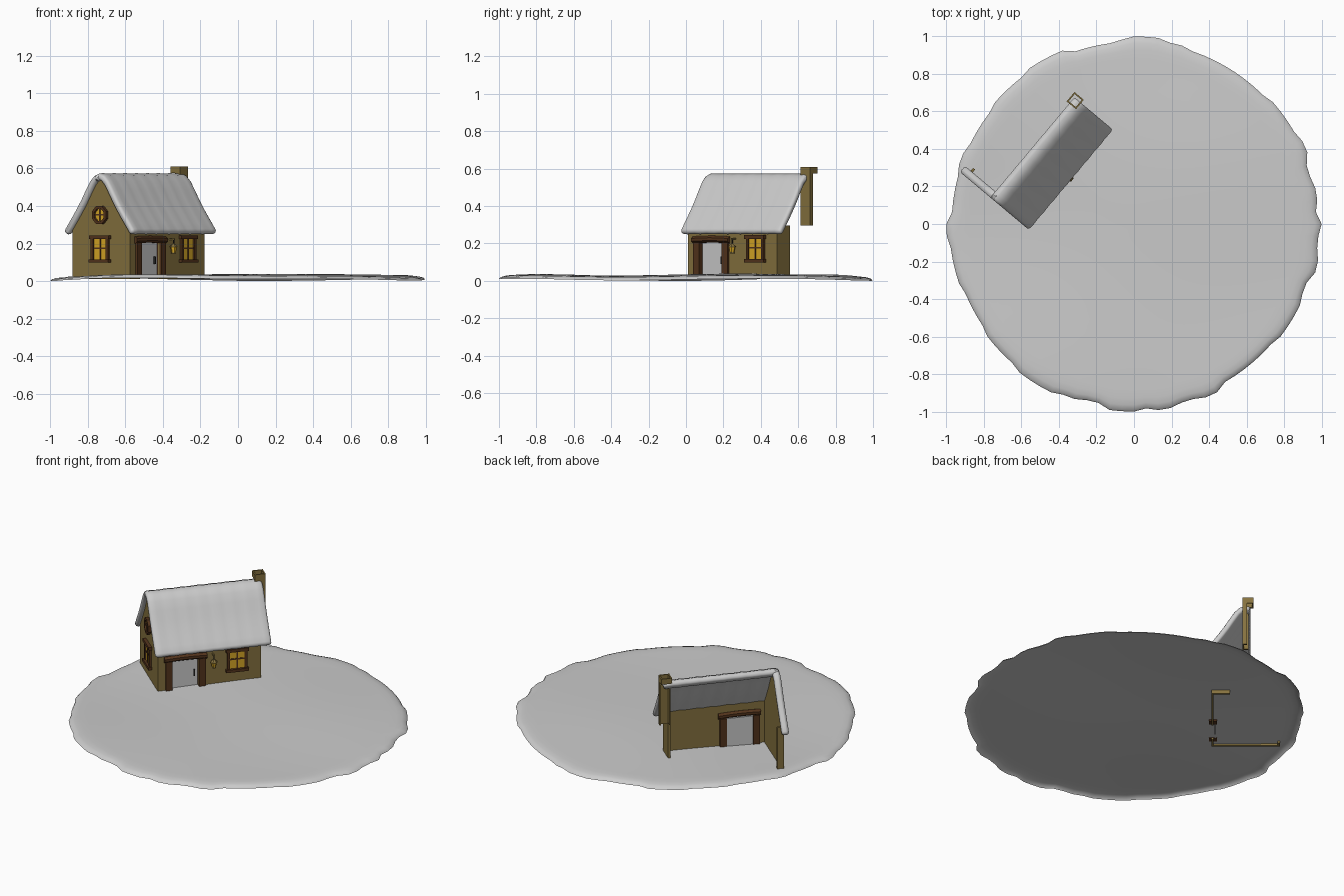
import bpy, bmesh, math, random
from mathutils import Vector

if "Cube" in bpy.data.objects:
    bpy.data.objects.remove(bpy.data.objects["Cube"])

random.seed(4)
ANG = math.radians(50)
C, S = math.cos(ANG), math.sin(ANG)


def W(u, v, z):
    """House space to world: u runs along the ridge, v towards the door side."""
    return Vector((-0.73 + u * C + v * S, 0.14 + u * S - v * C, z))


def mat(name, col):
    m = bpy.data.materials.new(name)
    m.diffuse_color = (*col, 1)
    m.use_nodes = True
    m.node_tree.nodes["Principled BSDF"].inputs["Base Color"].default_value = m.diffuse_color
    return m


WALL = mat("plaster", (0.24, 0.17, 0.05))
WOOD = mat("wood", (0.09, 0.035, 0.012))
GLASS = mat("lit_glass", (0.7, 0.4, 0.02))
IRON = mat("iron", (0.03, 0.03, 0.03))


def finish(name, bm, material=None, smooth=False, fix=True):
    if fix:
        bmesh.ops.recalc_face_normals(bm, faces=bm.faces)
    me = bpy.data.meshes.new(name)
    bm.to_mesh(me)
    bm.free()
    ob = bpy.data.objects.new(name, me)
    bpy.context.collection.objects.link(ob)
    if material:
        me.materials.append(material)
    if smooth:
        me.polygons.foreach_set("use_smooth", [True] * len(me.polygons))
    return ob


def loft(name, rings, material=None, smooth=False):
    """Closed rings of house-space points joined into a capped solid."""
    bm = bmesh.new()
    vs = [[bm.verts.new(W(*p)) for p in r] for r in rings]
    n = len(vs[0])
    for a, b in zip(vs, vs[1:]):
        for i in range(n):
            bm.faces.new((a[i], a[(i + 1) % n], b[(i + 1) % n], b[i]))
    bm.faces.new(vs[0])
    bm.faces.new(vs[-1])
    return finish(name, bm, material, smooth)


def box(name, u0, u1, v0, v1, z0, z1, material):
    ring = lambda z: [(u0, v0, z), (u1, v0, z), (u1, v1, z), (u0, v1, z)]
    return loft(name, [ring(z0), ring(z1)], material)


# Snowy ground: a gently rolling sheet with a ragged, rolled-down rim
def ground_z(x, y):
    return (0.036 + 0.006 * math.sin(3.2 * x + 1.0) * math.cos(2.6 * y)
            + 0.005 * math.sin(4.5 * y - 0.4 + x))


bm = bmesh.new()
N = 96
rough = [random.choice((0.972, 0.985, 1.0)) for _ in range(N // 2)]
radii = [i * 0.08 for i in range(1, 12)] + [0.93, 0.965, 0.99, 1.0]
drop = {0.965: 0.003, 0.99: 0.010, 1.0: 0.020}
center = bm.verts.new((0, 0, ground_z(0, 0)))
prev = None
for r in radii:
    ring = []
    for i in range(N):
        a = 2 * math.pi * i / N
        k = 1 + (rough[i // 2] - 1) * max(0, (r - 0.85) / 0.15)
        if i % (N // 4) == 0:
            k = 1
        x, y = r * k * math.cos(a), r * k * math.sin(a)
        ring.append(bm.verts.new((x, y, max(0.0, ground_z(x, y) - drop.get(r, 0)))))
    for i in range(N):
        j = (i + 1) % N
        if prev:
            bm.faces.new((prev[i], ring[i], ring[j], prev[j]))
        else:
            bm.faces.new((center, ring[i], ring[j]))
    prev = ring
low = min(v.co.z for v in bm.verts)
for v in bm.verts:
    v.co.z -= low
finish("snow_ground", bm, None, True, fix=False)

# Roof centre line (v, z), flaring outwards at the eaves
LINE = [(0, 0.556), (0.025, 0.547), (0.05, 0.522), (0.08, 0.475), (0.11, 0.425),
        (0.14, 0.38), (0.17, 0.338), (0.20, 0.298), (0.222, 0.268)]


def roof(name, line, u0, u1, steps):
    """Puffy snow slab following a centre line, with rounded ends."""
    pts = [Vector(p) for p in line]
    norms = []
    for i in range(len(pts)):
        t = (pts[min(i + 1, len(pts) - 1)] - pts[max(i - 1, 0)]).normalized()
        norms.append(Vector((-t.y, t.x)))
    t_end = Vector((norms[-1].y, -norms[-1].x))
    R = 0.018
    loop = list(zip(pts, norms))
    for a in (30, 60, 90, 120, 150):
        a = math.radians(a)
        loop.append((pts[-1], norms[-1] * math.cos(a) + t_end * math.sin(a)))
    loop += [(p, -n) for p, n in reversed(list(zip(pts, norms)))]
    rings = []
    stations = [(u0, 0.35), (u0 + 0.004, 0.75), (u0 + 0.014, 1.0)]
    a, b = u0 + 0.014, u1 - 0.014
    stations += [(a + (b - a) * i / steps, 1 + 0.07 * math.sin(i * 1.9)) for i in range(1, steps)]
    stations += [(u1 - 0.014, 1.0), (u1 - 0.004, 0.75), (u1, 0.35)]
    for u, s in stations:
        rings.append([(u, *(p + n * R * s)) for p, n in loop])
    ob = loft(name, rings, None, True)
    return ob


roof("roof_snow_door_side", [(-0.022, 0.548)] + LINE, -0.022, 0.675, 24)
left = roof("roof_snow_gable_strip", LINE, -0.022, 0.02, 3)
# mirror the strip to the far side of the ridge
axis = Vector((S, -C, 0))
org = W(0, 0, 0)
for v in left.data.vertices:
    v.co -= 2 * (v.co - org).dot(axis) * axis
left.data.flip_normals()

# Walls: gable, door wall around an opening, and short returns at the open back
T = 0.014
top = [(v, z - 0.006) for v, z in LINE if v < 0.195]
outline = ([(-0.2, 0.012), (0.2, 0.012), (0.2, 0.29)] + list(reversed(top))
           + [(-v, z) for v, z in top[1:]] + [(-0.2, 0.29)])
loft("gable_wall", [[(u, v, z) for v, z in outline] for u in (0, T)], WALL)
D0, D1, DT = 0.085, 0.245, 0.205
box("door_wall_left", T, D0, 0.2 - T, 0.2, 0.012, 0.295, WALL)
box("door_wall_right", D1, 0.62, 0.2 - T, 0.2, 0.012, 0.295, WALL)
box("door_wall_above", D0, D1, 0.2 - T, 0.2, DT, 0.295, WALL)
box("back_return_wall", 0.62 - T, 0.62, 0.09, 0.2 - T, 0.012, 0.295, WALL)
box("gable_return_wall", T, 0.04, -0.2, -0.2 + T, 0.012, 0.29, WALL)

# Door with its timber surround
box("door", D0, D1, 0.172, 0.182, 0.02, DT, None)
for name, u in (("left", 0.046), ("right", 0.245)):
    box("door_post_" + name, u, u + 0.04, 0.168, 0.214, 0.02, 0.206, WOOD)
lintel = []
for i in range(7):
    u = 0.038 + 0.255 * i / 6
    bow = 0.004 * math.sin(math.pi * i / 6)
    lintel.append([(u, 0.195 + 0.027 * math.cos(k * math.pi / 4 + math.pi / 8),
                    0.219 + bow + 0.02 * math.sin(k * math.pi / 4 + math.pi / 8)) for k in range(8)])
loft("door_lintel", lintel, WOOD)
box("door_handle", 0.218, 0.226, 0.182, 0.192, 0.09, 0.13, IRON)


# Square windows; place maps (across, out, up) ranges to a box in house space
def window(name, place):
    place(name + "_glass", -0.05, 0.05, 0.0, 0.006, 0.115, 0.228, GLASS)
    for s, side in ((-1, "left"), (1, "right")):
        a, b = sorted((s * 0.044, s * 0.06))
        place(name + "_jamb_" + side, a, b, 0.0, 0.014, 0.112, 0.23, WOOD)
    place(name + "_head", -0.068, 0.068, 0.0, 0.02, 0.225, 0.244, WOOD)
    place(name + "_sill", -0.068, 0.068, 0.0, 0.022, 0.098, 0.116, WOOD)
    place(name + "_mullion", -0.004, 0.004, 0.0, 0.01, 0.115, 0.228, WOOD)
    place(name + "_crossbar", -0.05, 0.05, 0.0, 0.01, 0.172, 0.18, WOOD)


def on_door_wall(n, a, b, o0, o1, z0, z1, m):
    box(n, 0.475 + a, 0.475 + b, 0.199 + o0, 0.2 + o1, z0, z1, m)


def on_gable(n, a, b, o0, o1, z0, z1, m):
    box(n, -o1, 0.001 - o0, a, b, z0, z1, m)


window("side_window", on_door_wall)
window("gable_window", on_gable)


# Octagonal attic window
def octagon(r, u):
    return [(u, r * math.cos(math.pi / 8 + k * math.pi / 4),
             0.352 + r * math.sin(math.pi / 8 + k * math.pi / 4)) for k in range(8)]


loft("attic_window_frame", [octagon(0.035, 0.0), octagon(0.052, 0.0), octagon(0.052, -0.018),
                            octagon(0.036, -0.018), octagon(0.034, -0.006)], WOOD)
loft("attic_window_glass", [octagon(0.034, -0.004), octagon(0.034, -0.008)], GLASS)
on_gable("attic_bar_vertical", -0.004, 0.004, 0, 0.013, 0.319, 0.385, WOOD)
on_gable("attic_bar_horizontal", -0.033, 0.033, 0, 0.013, 0.348, 0.356, WOOD)


# Hanging lantern
def hexagon(r, z):
    return [(0.33 + r * math.cos(k * math.pi / 3), 0.228 + r * math.sin(k * math.pi / 3), z)
            for k in range(6)]


loft("lantern_glass", [hexagon(0.012, 0.152), hexagon(0.018, 0.182)], GLASS)
loft("lantern_cap", [hexagon(0.022, 0.181), hexagon(0.018, 0.188), hexagon(0.004, 0.2)], WALL)
loft("lantern_base", [hexagon(0.013, 0.146), hexagon(0.013, 0.153)], WALL)
box("lantern_hook", 0.327, 0.333, 0.225, 0.231, 0.198, 0.225, IRON)
box("lantern_arm", 0.326, 0.334, 0.2, 0.233, 0.22, 0.228, WALL)

# Chimney: open-backed shaft with a complete square rim
K0, K1, V0, V1, t = 0.632, 0.697, -0.046, 0.019, 0.008
box("chimney_door_side", K0, K1, V1 - t, V1, 0.297, 0.61, WALL)
box("chimney_roof_side", K0, K0 + t, V0 + 0.03, V1 - t, 0.297, 0.575, WALL)
box("chimney_back_side", K1 - t, K1, V1 - 0.026, V1 - t, 0.297, 0.575, WALL)
box("chimney_rim_roof", K0, K0 + t, V0, V1 - t, 0.575, 0.61, WALL)
box("chimney_rim_back", K1 - t, K1, V0, V1 - t, 0.575, 0.61, WALL)
box("chimney_rim_far", K0 + t, K1 - t, V0, V0 + t, 0.575, 0.61, WALL)
